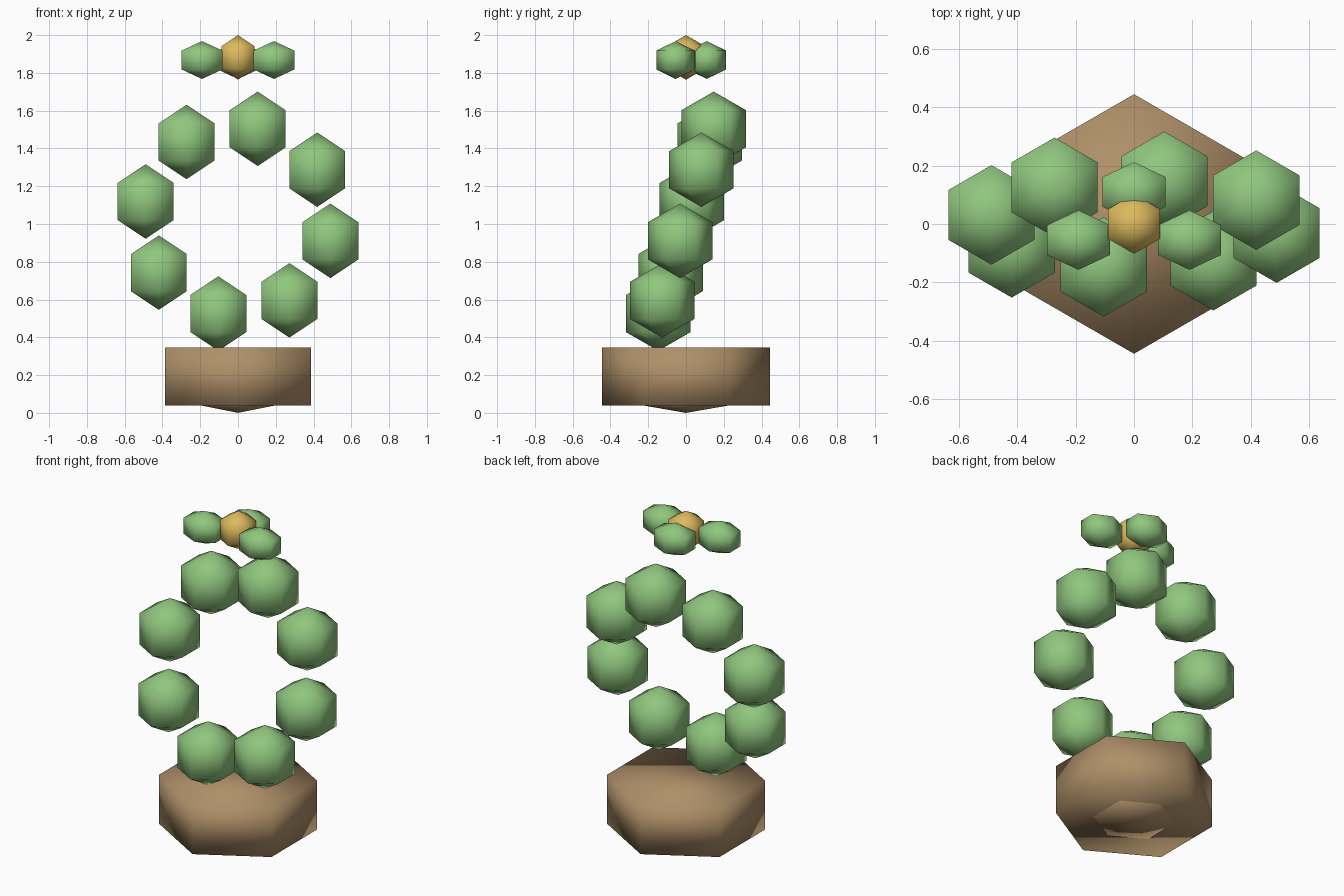
import bpy
import math
from mathutils import Vector

old = bpy.data.objects.get("Cube")
if old:
    bpy.data.objects.remove(old, do_unlink=True)

SIDES = 6


def make_material(name, color):
    mat = bpy.data.materials.new(name)
    mat.use_nodes = True
    mat.diffuse_color = (*color, 1)
    mat.node_tree.nodes["Principled BSDF"].inputs["Base Color"].default_value = (*color, 1)
    return mat


leaf_green = make_material("leaf green", (0.28, 0.57, 0.21))
gold = make_material("gold", (0.72, 0.49, 0.11))
clay_brown = make_material("clay brown", (0.43, 0.28, 0.14))


def turned(name, profile, material, location, scale=(1, 1, 1)):
    """Turn a (radius, height) profile into a six-sided smooth solid with corners on y."""
    verts, rings, faces = [], [], []
    for radius, height in profile:
        count = SIDES if radius > 0 else 1
        start = len(verts)
        for k in range(count):
            a = math.radians(30) + math.tau * k / SIDES
            verts.append((radius * math.cos(a) * scale[0],
                          radius * math.sin(a) * scale[1], height * scale[2]))
        rings.append([start + k % count for k in range(SIDES)])
    for low, high in zip(rings, rings[1:]):
        for k in range(SIDES):
            n = (k + 1) % SIDES
            faces.append(list(dict.fromkeys((low[k], low[n], high[n], high[k]))))
    # Close open ends with flat caps
    if profile[0][0] > 0:
        faces.append(rings[0][::-1])
    if profile[-1][0] > 0:
        faces.append(rings[-1])
    mesh = bpy.data.meshes.new(name)
    mesh.from_pydata(verts, [], faces)
    mesh.materials.append(material)
    mesh.shade_smooth()
    obj = bpy.data.objects.new(name, mesh)
    obj.location = location
    bpy.context.collection.objects.link(obj)
    return obj


def ball(name, material, location, radii):
    ring = math.cos(math.radians(30))
    profile = [(0, -1), (ring, -0.5), (ring, 0.5), (0, 1)]
    return turned(name, profile, material, location, radii)


# Pot with a shallow pointed base
turned("pot", [(0.445, 0.04), (0.445, 0.345)], clay_brown, (0, 0, 0))
ball("pot_base", clay_brown, (0, 0, 0.08), (0.266, 0.266, 0.08))

# Leaning wreath of eight leaf clumps
for i in range(8):
    a = math.radians(12 + 45 * i)
    centre = Vector((0.5 * math.sin(a), 0.15 * math.cos(a), 1.015 + 0.5 * math.cos(a)))
    ball(f"leaf_clump_{i + 1}", leaf_green, centre, (0.197,) * 3)

# Floating flower: gold heart and three petals
ball("flower_heart", gold, (0, 0, 1.882), (0.118,) * 3)
for i in range(3):
    a = math.radians(90 + 120 * i)
    centre = (0.22 * math.cos(a), 0.11 * math.sin(a), 1.868)
    ball(f"petal_{i + 1}", leaf_green, centre, (0.144, 0.118, 0.1))
